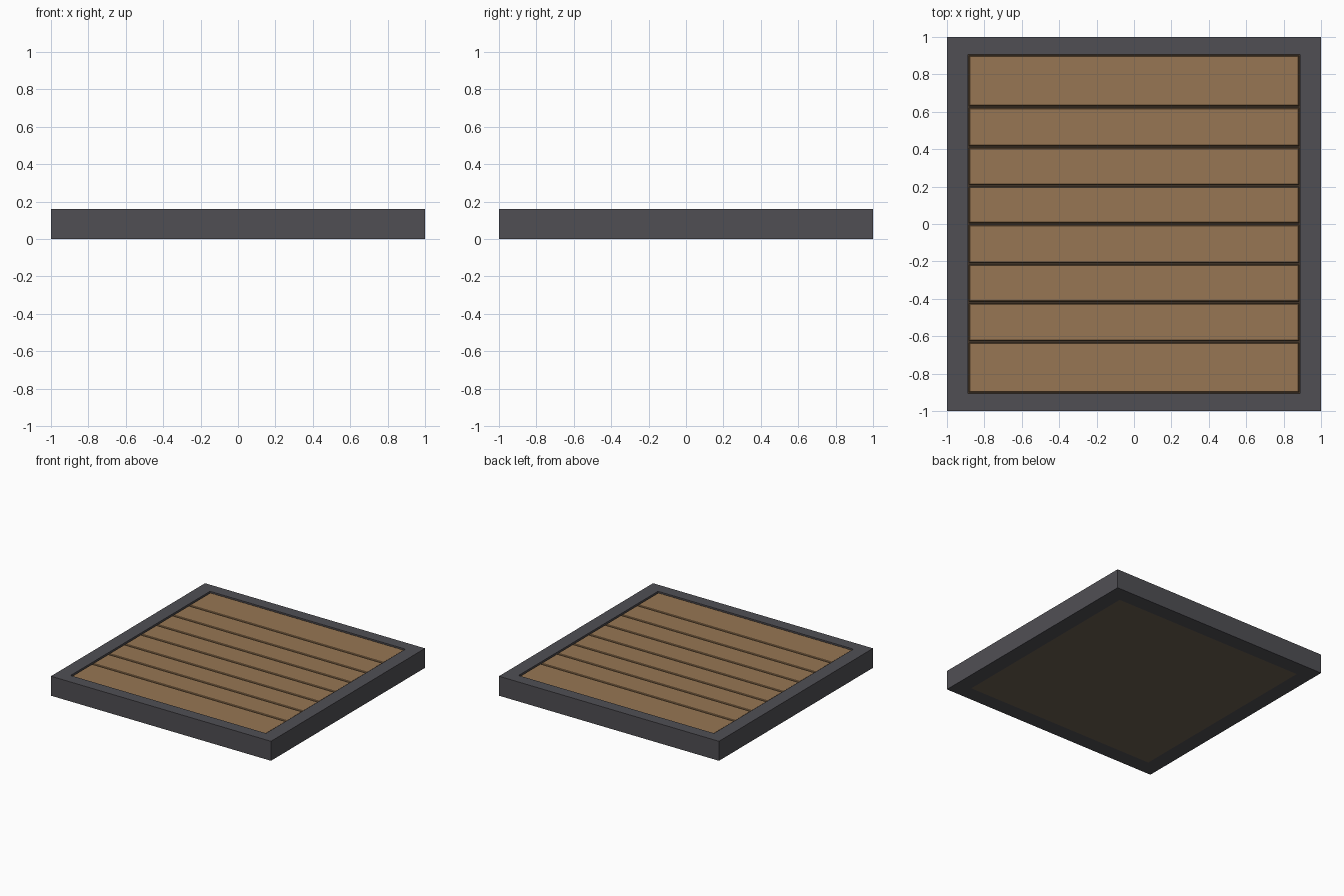
import bpy, bmesh

if "Cube" in bpy.data.objects:
    bpy.data.objects.remove(bpy.data.objects["Cube"])


def mat(name, rgb):
    lin = [((c / 255 + 0.055) / 1.055) ** 2.4 for c in rgb]
    m = bpy.data.materials.new(name)
    m.diffuse_color = (*lin, 1)
    m.use_nodes = True
    m.node_tree.nodes["Principled BSDF"].inputs["Base Color"].default_value = m.diffuse_color
    return m


METAL = mat("dark_grey_frame", (80, 79, 84))
WOOD = mat("brown_wood", (151, 118, 83))
GROOVE = mat("dark_groove", (62, 50, 38))
UNDER = mat("underside_brown", (108, 95, 80))


def add_object(name, bm, mats):
    me = bpy.data.meshes.new(name)
    bm.to_mesh(me)
    bm.free()
    for m in mats:
        me.materials.append(m)
    ob = bpy.data.objects.new(name, me)
    bpy.context.collection.objects.link(ob)
    return ob


def box(x0, x1, y0, y1, z0, z1):
    bm = bmesh.new()
    bmesh.ops.create_cube(bm, size=1)
    for v in bm.verts:
        v.co.x = x1 if v.co.x > 0 else x0
        v.co.y = y1 if v.co.y > 0 else y0
        v.co.z = z1 if v.co.z > 0 else z0
    return bm


def inset_face(bm, sign, hx, hy, depth, index):
    """Inset the top or bottom face to a given half size, then sink it."""
    bm.normal_update()
    face = next(f for f in bm.faces if f.normal.z * sign > 0.9)
    bmesh.ops.inset_region(bm, faces=[face], thickness=0.1)
    for v in face.verts:
        v.co.x = hx if v.co.x > 0 else -hx
        v.co.y = hy if v.co.y > 0 else -hy
    if depth:
        bmesh.ops.inset_region(bm, faces=[face], thickness=0, depth=-depth)
    face.material_index = index


# Frame with a sunken pocket on top and a flat panel below
PX, PY, TOP = 0.888, 0.905, 0.16
bm = box(-1, 1, -1, 1, 0, TOP)
inset_face(bm, 1, PX, PY, 0.022, 1)
inset_face(bm, -1, 0.87, 0.87, 0, 2)
add_object("frame", bm, [METAL, GROOVE, UNDER])

# Planks along x, with narrow grooves between them
GAP = 0.006
cuts = [-PY, -0.63, -0.42, -0.212, 0, 0.205, 0.412, 0.625, PY]
for i, (a, b) in enumerate(zip(cuts, cuts[1:])):
    bm = box(-PX + GAP, PX - GAP, a + GAP, b - GAP, TOP - 0.022, TOP - 0.007)
    bm.normal_update()
    top = next(f for f in bm.faces if f.normal.z > 0.9)
    bmesh.ops.bevel(bm, geom=list(top.edges), offset=0.004, segments=1,
                    affect='EDGES')
    add_object(f"plank_{i + 1}", bm, [WOOD])
